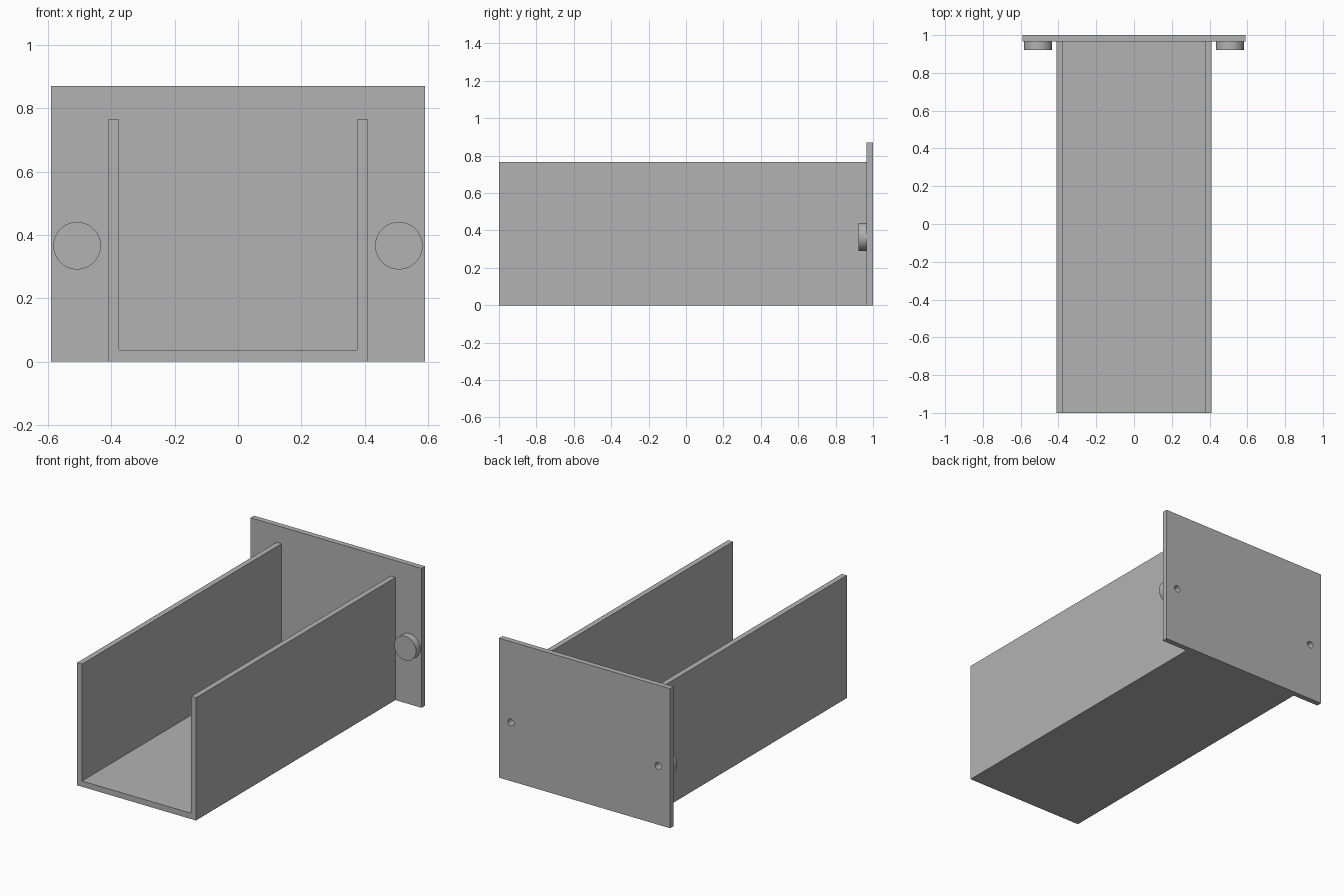
import bpy
import bmesh
import math

if "Cube" in bpy.data.objects:
    bpy.data.objects.remove(bpy.data.objects["Cube"], do_unlink=True)

grey = bpy.data.materials.new("plain grey")
grey.use_nodes = True
colour = (0.448, 0.448, 0.448, 1)
grey.diffuse_color = colour
grey.node_tree.nodes["Principled BSDF"].inputs["Base Color"].default_value = colour

PLATE_FRONT = 0.966
BOSS_X, BOSS_Z = 0.508, 0.366


def extrude_profile(name, points, y0, y1):
    """Solid made from an x-z outline swept along y."""
    bm = bmesh.new()
    face = bm.faces.new([bm.verts.new((x, y0, z)) for x, z in points])
    grown = bmesh.ops.extrude_face_region(bm, geom=[face])
    moved = [g for g in grown["geom"] if isinstance(g, bmesh.types.BMVert)]
    bmesh.ops.translate(bm, verts=moved, vec=(0, y1 - y0, 0))
    bmesh.ops.recalc_face_normals(bm, faces=bm.faces)
    mesh = bpy.data.meshes.new(name)
    bm.to_mesh(mesh)
    bm.free()
    obj = bpy.data.objects.new(name, mesh)
    bpy.context.collection.objects.link(obj)
    mesh.materials.append(grey)
    return obj


def disc(name, x, radius, y0, y1, sides):
    """Cylinder lying along y at boss height."""
    ring = [2 * math.pi * i / sides for i in range(sides)]
    outline = [(x + radius * math.cos(a), BOSS_Z + radius * math.sin(a)) for a in ring]
    return extrude_profile(name, outline, y0, y1)


def activate(obj):
    bpy.ops.object.select_all(action="DESELECT")
    obj.select_set(True)
    bpy.context.view_layer.objects.active = obj


def drill(obj, cutter):
    mod = obj.modifiers.new("screw hole", "BOOLEAN")
    mod.operation = "DIFFERENCE"
    mod.solver = "EXACT"
    mod.object = cutter
    activate(obj)
    bpy.ops.object.modifier_apply(modifier=mod.name)


# U-shaped open tray
half, inner, top, floor = 0.41, 0.376, 0.765, 0.036
right_half = [(half, 0), (half, top), (inner, top), (inner, floor)]
left_half = [(-x, z) for x, z in reversed(right_half)]
extrude_profile("tray", right_half + left_half, -1, PLATE_FRONT)

# End plate
plate = extrude_profile(
    "end_plate", [(-0.59, 0), (0.59, 0), (0.59, 0.87), (-0.59, 0.87)], PLATE_FRONT, 1)

# Round bosses with blind screw holes drilled from the back
for side, sign in (("left", 1), ("right", -1)):
    boss = disc(side + "_boss", sign * BOSS_X, 0.075, 0.922, PLATE_FRONT, 64)
    cutter = disc(side + "_hole_cutter", sign * BOSS_X, 0.021, 0.94, 1.05, 32)
    cutter.hide_render = True
    drill(plate, cutter)
    drill(boss, cutter)
    bpy.data.objects.remove(cutter, do_unlink=True)
    activate(boss)
    bpy.ops.object.shade_smooth_by_angle(angle=math.radians(30))

activate(plate)
bpy.ops.object.shade_smooth_by_angle(angle=math.radians(30))
